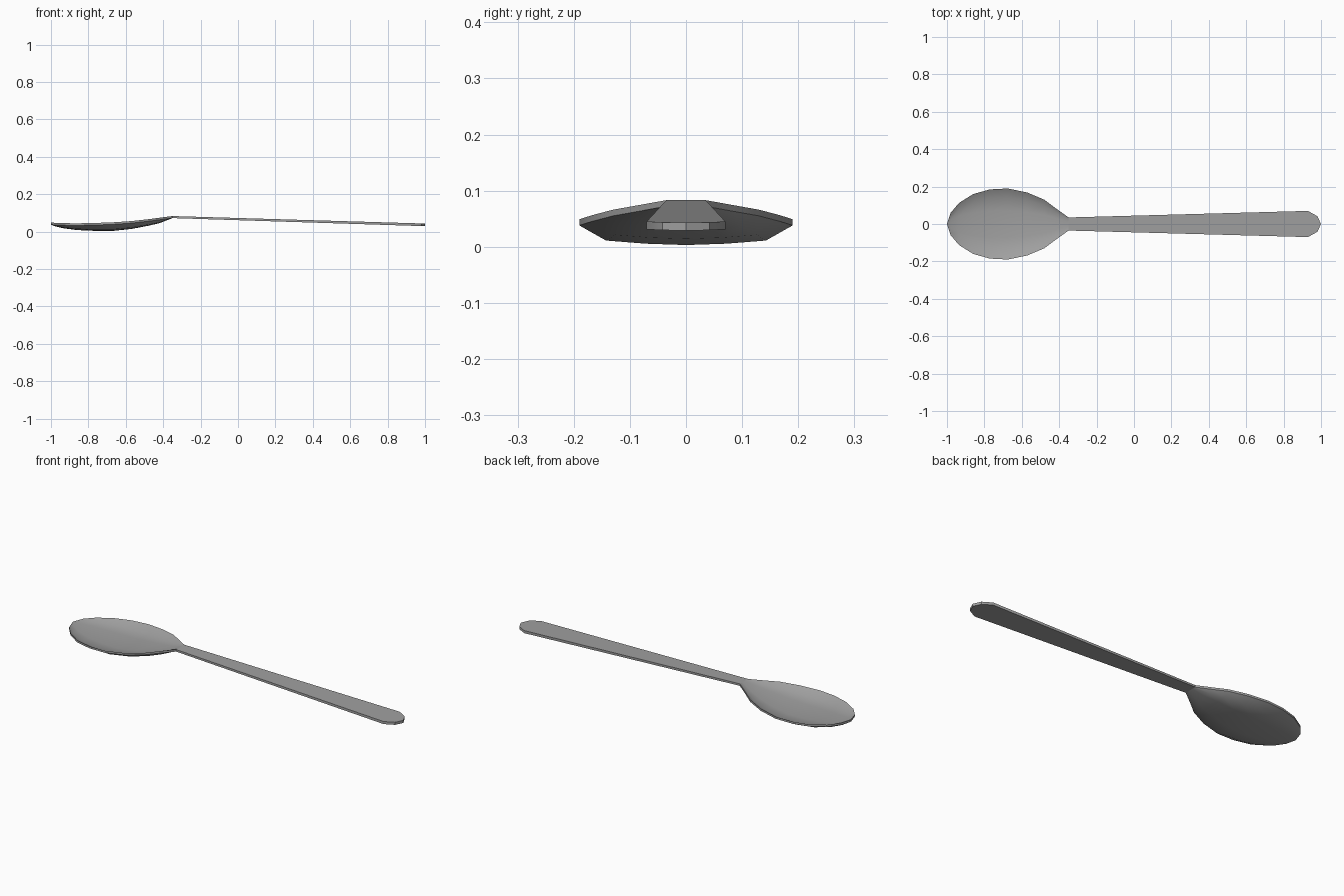
import bpy, bmesh, math

cube = bpy.data.objects.get("Cube")
if cube:
    bpy.data.objects.remove(cube, do_unlink=True)

COLOR = (0.35, 0.35, 0.35, 1)
steel = bpy.data.materials.new("grey steel")
steel.use_nodes = True
steel.diffuse_color = COLOR
steel.node_tree.nodes["Principled BSDF"].inputs["Base Color"].default_value = COLOR

# Half of the hollow cross-section: share of half-width, share of depth
HALF = [(1, 0), (0.75, 0.77), (0.38, 0.93)]
SECTION = [(-t, d) for t, d in HALF] + [(0, 1)] + HALF[::-1]


def loft(name, stations):
    """Skin a thin shell over stations of (x, half width, rim top, depth, thickness)."""
    bm = bmesh.new()
    top, under = [], []
    for x, w, z, depth, thick in stations:
        top.append([bm.verts.new((x, t * w, z - d * depth)) for t, d in SECTION])
        under.append([bm.verts.new((x, t * w, z - thick - d * depth)) for t, d in SECTION])
    last = len(SECTION) - 1
    for i in range(len(stations) - 1):
        for j in range(last):
            for g in (top, under):
                bm.faces.new((g[i][j], g[i + 1][j], g[i + 1][j + 1], g[i][j + 1]))
        for j in (0, last):
            bm.faces.new((top[i][j], top[i + 1][j], under[i + 1][j], under[i][j]))
    # Pointed tips collapse to a single edge
    bmesh.ops.remove_doubles(bm, verts=bm.verts, dist=0.0005)
    bmesh.ops.recalc_face_normals(bm, faces=bm.faces)
    # The upper skin must face upward
    bm.faces.ensure_lookup_table()
    highest = max(bm.faces, key=lambda f: f.calc_center_median().z)
    if highest.normal.z < 0:
        bmesh.ops.reverse_faces(bm, faces=bm.faces)
    mesh = bpy.data.meshes.new(name)
    bm.to_mesh(mesh)
    bm.free()
    mesh.materials.append(steel)
    obj = bpy.data.objects.new(name, mesh)
    bpy.context.collection.objects.link(obj)
    bpy.ops.object.select_all(action="DESELECT")
    obj.select_set(True)
    bpy.context.view_layer.objects.active = obj
    bpy.ops.object.shade_smooth_by_angle(angle=math.radians(35))
    return obj


# Bowl: egg-shaped outline, dished and rising to the neck
T = 0.011
loft("bowl", [
    (-1.0, 0, 0.048, 0, T),
    (-0.98, 0.06, 0.047, 0.007, T),
    (-0.935, 0.113, 0.045, 0.016, T),
    (-0.86, 0.16, 0.044, 0.025, T),
    (-0.77, 0.185, 0.046, 0.031, T),
    (-0.675, 0.19, 0.049, 0.035, T),
    (-0.57, 0.168, 0.056, 0.031, T),
    (-0.48, 0.13, 0.066, 0.024, T),
    (-0.42, 0.085, 0.074, 0.018, T),
    (-0.35, 0.035, 0.083, 0, T),
])

# Handle: flat tapering strip, wider toward its rounded end
loft("handle", [
    (-0.35, 0.035, 0.083, 0, T),
    (0.93, 0.07, 0.045, 0, 0.014),
    (0.98, 0.042, 0.0435, 0, 0.014),
    (1.0, 0, 0.043, 0, 0.014),
])
